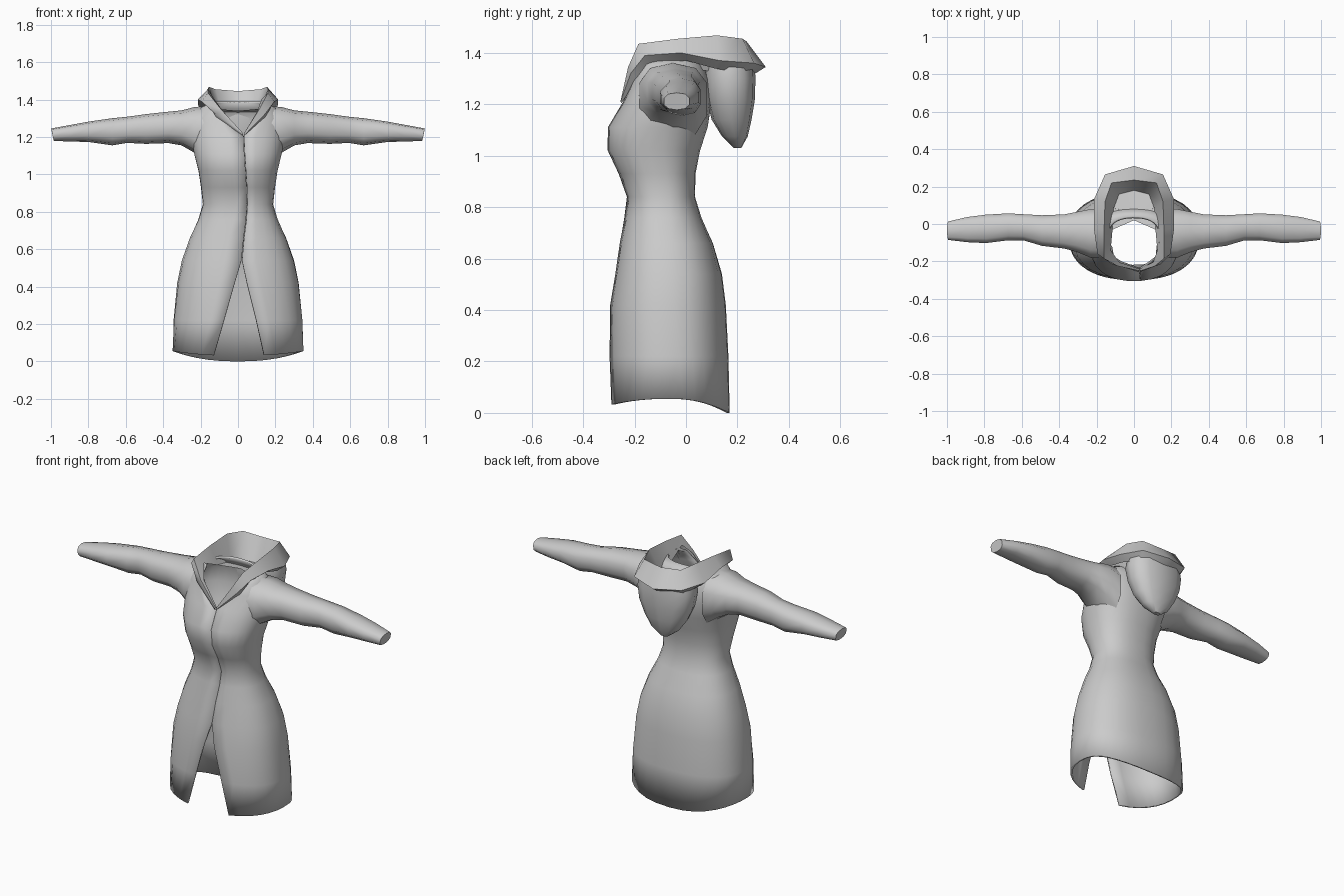
import bpy, bmesh, math

cloth = bpy.data.materials.new("grey_cloth")
cloth.diffuse_color = (0.6, 0.6, 0.6, 1)


def loft(name, rows, closed=False, caps=(), thick=0, angle=50, fan=None):
    """Skin rows of points, wound counter-clockwise from the bottom row up."""
    bm = bmesh.new()
    vs = [[bm.verts.new(p) for p in r] for r in rows]
    n = len(rows[0])
    for a, b in zip(vs, vs[1:]):
        for j in range(n if closed else n - 1):
            k = (j + 1) % n
            bm.faces.new((a[j], a[k], b[k], b[j]))
    for c in caps:
        bm.faces.new(vs[c])
    if fan:  # fill part of the last row towards one centre point
        lo, hi, centre = fan
        c = bm.verts.new(centre)
        for j in range(lo, hi):
            bm.faces.new((vs[-1][j], vs[-1][j + 1], c))
    bmesh.ops.remove_doubles(bm, verts=bm.verts, dist=0.0005)
    if closed:
        bmesh.ops.recalc_face_normals(bm, faces=bm.faces)
    me = bpy.data.meshes.new(name)
    bm.to_mesh(me)
    bm.free()
    me.materials.append(cloth)
    ob = bpy.data.objects.new(name, me)
    bpy.context.collection.objects.link(ob)
    bpy.ops.object.select_all(action='DESELECT')
    ob.select_set(True)
    bpy.context.view_layer.objects.active = ob
    if thick:
        m = ob.modifiers.new("thickness", 'SOLIDIFY')
        m.thickness, m.offset = thick, -1
    bpy.ops.object.shade_smooth_by_angle(angle=math.radians(angle))
    return ob


def spow(v, e):
    return math.copysign(abs(v) ** e, v)


# Coat body: height, half width, front y, back y, left and right front edge x
BODY = [
    (0.04, 0.35, -0.30, 0.17, -0.13, 0.14),
    (0.22, 0.345, -0.30, 0.165, -0.075, 0.098),
    (0.42, 0.325, -0.295, 0.155, -0.018, 0.048),
    (0.54, 0.30, -0.275, 0.14, 0.018, 0.022),
    (0.66, 0.258, -0.258, 0.105, 0.030, 0.033),
    (0.76, 0.212, -0.24, 0.06, 0.043, 0.046),
    (0.84, 0.188, -0.23, 0.035, 0.048, 0.051),
    (0.93, 0.198, -0.262, 0.037, 0.046, 0.049),
    (1.02, 0.212, -0.305, 0.055, 0.040, 0.043),
    (1.11, 0.235, -0.305, 0.085, 0.034, 0.037),
    (1.21, 0.255, -0.245, 0.10, 0.028, 0.032),
    (1.30, 0.245, -0.215, 0.092, -0.065, 0.085),
    (1.355, 0.205, -0.20, 0.07, -0.11, 0.12),
    (1.39, 0.14, -0.17, 0.04, -0.12, 0.125),
]
N = 28
rows = []
for i, (z, w, yf, yb, l, r) in enumerate(BODY):
    e = 0.85  # slightly squared cross-section
    a0 = math.asin((r / w) ** (1 / e))
    a1 = 2 * math.pi + math.asin(spow(l / w, 1 / e))
    cy, hy = (yf + yb) / 2, (yb - yf) / 2
    row = []
    for j in range(N + 1):
        a = a0 + (a1 - a0) * j / N
        c = math.cos(a)
        # the hem dips at the back and a little at the front
        dz = 0.015 - (0.055 if c < 0 else 0.025) * c * c if i == 0 else 0
        row.append((w * spow(math.sin(a), e), cy - hy * spow(c, e), z + dz))
    rows.append(row)
loft("coat_body", rows, thick=0.012)

# Sleeves: x, top z, bottom z, front y, back y
SLEEVE = [
    (0.17, 1.365, 1.06, -0.19, 0.085),
    (0.24, 1.36, 1.115, -0.185, 0.085),
    (0.31, 1.342, 1.155, -0.155, 0.07),
    (0.38, 1.335, 1.167, -0.135, 0.055),
    (0.50, 1.322, 1.163, -0.12, 0.05),
    (0.60, 1.308, 1.168, -0.09, 0.055),
    (0.68, 1.30, 1.155, -0.09, 0.06),
    (0.80, 1.283, 1.172, -0.105, 0.053),
    (0.90, 1.265, 1.176, -0.10, 0.04),
    (1.00, 1.245, 1.178, -0.087, 0.015),
]
for side, name in ((1, "right_sleeve"), (-1, "left_sleeve")):
    rows = []
    for x, zt, zb, yf, yb in SLEEVE:
        ring = []
        for j in range(10):
            a = 2 * math.pi * (j + 0.5) / 10
            tilt = 0.015 * math.sin(a) if x == 1 else 0
            ring.append((side * (x - 0.008 + 0.5 * tilt),
                         (yf + yb) / 2 + (yb - yf) / 2 * spow(math.cos(a), 0.8),
                         (zt + zb) / 2 + (zt - zb) / 2 * spow(math.sin(a), 0.8)))
        rows.append(ring)
    loft(name, rows, closed=True, caps=(-1,))

# Hood collar: right half strips from the lapel tip round to the centre back
UNDER = [(0, -0.25, 1.205), (0.13, -0.19, 1.30), (0.16, -0.13, 1.36), (0.17, 0, 1.37),
         (0.18, 0.11, 1.34), (0.14, 0.22, 1.32), (0, 0.27, 1.32)]
OUTER = [(0.005, -0.255, 1.21), (0.13, -0.215, 1.32), (0.195, -0.16, 1.39), (0.215, -0.02, 1.40),
         (0.215, 0.13, 1.37), (0.155, 0.265, 1.36), (0, 0.31, 1.345)]
RIDGE = [(0.003, -0.25, 1.22), (0.10, -0.225, 1.345), (0.16, -0.185, 1.435), (0.16, -0.03, 1.455),
         (0.155, 0.12, 1.468), (0.12, 0.22, 1.455), (0, 0.235, 1.445)]
INNER = [(0, -0.24, 1.215), (0.09, -0.205, 1.335), (0.125, -0.14, 1.40), (0.115, -0.03, 1.35),
         (0.11, 0.08, 1.33), (0.08, 0.16, 1.32), (0, 0.18, 1.31)]
SHIFT = [0.03, 0.012, 0, 0, 0, 0, 0]  # the lapels meet off centre


def both_sides(half):
    right = [(x + s, y, z) for (x, y, z), s in zip(half, SHIFT)]
    left = [(s - x, y, z) for (x, y, z), s in zip(half, SHIFT)]
    return right + left[-2::-1]


loft("hood_collar", [both_sides(h) for h in (UNDER, OUTER, RIDGE, INNER)],
     angle=60, fan=(3, 9, (0, 0.02, 1.34)))

# Hanging hood pouch: z, half width, front y, back y
POUCH = [(1.03, 0.025, 0.185, 0.215), (1.075, 0.085, 0.14, 0.24), (1.14, 0.13, 0.10, 0.255),
         (1.22, 0.165, 0.08, 0.268), (1.30, 0.178, 0.07, 0.27), (1.345, 0.17, 0.07, 0.268)]
rows = [[(w * spow(math.sin(a), 0.8), (f + b) / 2 - (b - f) / 2 * spow(math.cos(a), 0.8), z)
         for a in (2 * math.pi * j / 12 for j in range(12))] for z, w, f, b in POUCH]
loft("hood_pouch", rows, closed=True, caps=(0,))
